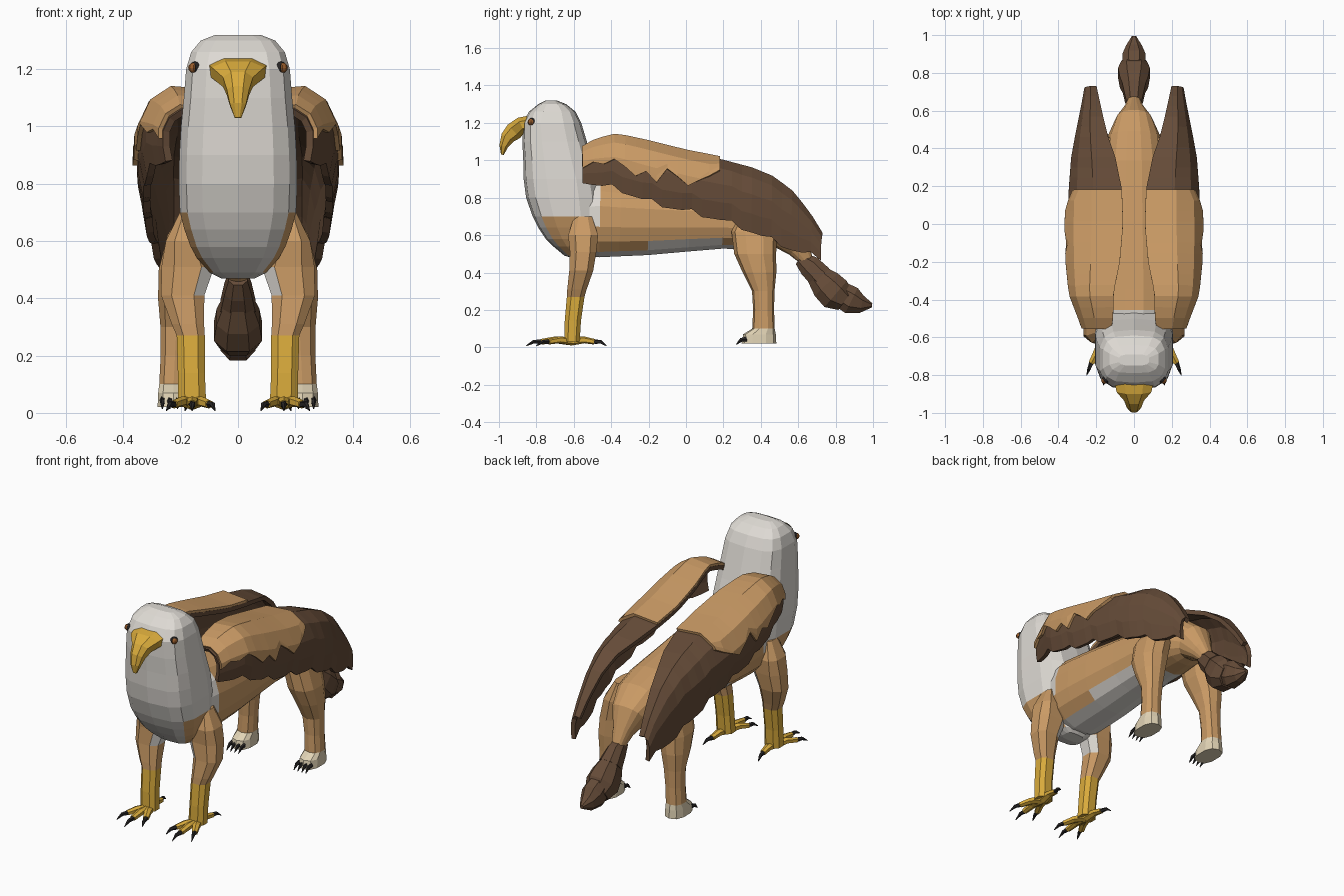
import bpy, bmesh, math
from mathutils import Vector

COLOURS = {
    "white_feather": (0.73, 0.70, 0.655), "tan_fur": (0.59, 0.325, 0.13),
    "dark_brown": (0.132, 0.072, 0.04), "yellow": (0.70, 0.41, 0.045),
    "cream": (0.75, 0.65, 0.46), "black": (0.02, 0.018, 0.018),
    "eye_amber": (0.32, 0.11, 0.025)}
MATS = {}
for key, rgb in COLOURS.items():
    MATS[key] = bpy.data.materials.new(key)
    MATS[key].diffuse_color = (*rgb, 1)


def finish(name, bm, mats, rule=None, mirror=False, recalc=True):
    """Turn a bmesh into an object, colouring faces by rule(centre, normal)."""
    if recalc:
        bmesh.ops.recalc_face_normals(bm, faces=bm.faces[:])
    bm.normal_update()
    if rule:
        for f in bm.faces:
            f.material_index = int(rule(f.calc_center_median(), f.normal))
    me = bpy.data.meshes.new(name)
    bm.to_mesh(me)
    bm.free()
    for m in mats:
        me.materials.append(MATS[m])
    ob = bpy.data.objects.new(name, me)
    bpy.context.collection.objects.link(ob)
    if mirror:
        ob.modifiers.new("mirror", 'MIRROR').use_clip = False
    return ob


def loft(bm, rings, n=10, level=False, power=0.85):
    """Skin rings of (x, y, z, half_width, half_depth) along their path."""
    pts = [Vector(r[:3]) for r in rings]
    loops = []
    for i, r in enumerate(rings):
        if level:
            side, up = Vector((1, 0, 0)), Vector((0, 1, 0))
        else:
            t = (pts[min(i + 1, len(pts) - 1)] - pts[max(i - 1, 0)]).normalized()
            side = t.cross(Vector((0, 0, 1))).normalized()
            up = side.cross(t)
        loop = []
        for k in range(n):
            a = math.tau * (k + 0.5) / n
            c, s = math.cos(a), math.sin(a)
            c = math.copysign(abs(c) ** power, c)
            s = math.copysign(abs(s) ** power, s)
            loop.append(bm.verts.new(pts[i] + side * c * r[3] + up * s * r[4]))
        loops.append(loop)
    for a, b in zip(loops, loops[1:]):
        for k in range(n):
            bm.faces.new((a[k], a[(k + 1) % n], b[(k + 1) % n], b[k]))
    bm.faces.new(loops[0])
    bm.faces.new(loops[-1])


def body_colour(c, n):
    belly = n.z < (-0.6 if c.y > -0.2 else -0.8) and c.y < 0.25
    return belly or (c.y < -0.46 and c.z > 0.69)


# Body: tan barrel with a pale belly
bm = bmesh.new()
loft(bm, [(0, y, z, w, h) for y, z, w, h in (
    (0.65, 0.46, 0.035, 0.035), (0.60, 0.53, 0.055, 0.06), (0.54, 0.61, 0.10, 0.10),
    (0.46, 0.65, 0.14, 0.13), (0.32, 0.67, 0.165, 0.148), (0.20, 0.68, 0.17, 0.155),
    (0.02, 0.685, 0.18, 0.175), (-0.2, 0.69, 0.195, 0.20), (-0.35, 0.695, 0.20, 0.212),
    (-0.46, 0.70, 0.198, 0.222), (-0.62, 0.70, 0.17, 0.20))], n=16)
finish("body", bm, ["tan_fur", "white_feather"], body_colour)

# Neck, breast and head in one tapered column
bm = bmesh.new()
loft(bm, [(0, (f + b) / 2, z, w, (b - f) / 2) for z, f, b, w in (
    (0.47, -0.58, -0.50, 0.06), (0.49, -0.65, -0.48, 0.10), (0.54, -0.71, -0.47, 0.145),
    (0.58, -0.75, -0.46, 0.168), (0.64, -0.79, -0.455, 0.19), (0.70, -0.82, -0.45, 0.206),
    (0.80, -0.855, -0.45, 0.21), (0.90, -0.868, -0.465, 0.208), (1.0, -0.87, -0.50, 0.202),
    (1.1, -0.875, -0.53, 0.192), (1.2, -0.872, -0.56, 0.184), (1.26, -0.84, -0.59, 0.166),
    (1.30, -0.79, -0.64, 0.132), (1.32, -0.75, -0.69, 0.08))], n=14, level=True, power=0.62)
finish("neck_and_head", bm, ["white_feather", "tan_fur"],
       lambda c, n: 0.5 < c.z < 0.7 and abs(c.x) > 0.12 + 0.3 * (c.z - 0.55) and c.y > -0.75)

# Hooked beak
bm = bmesh.new()
loft(bm, [(0, y, z, w, h) for y, z, w, h in (
    (-0.82, 1.20, 0.115, 0.045), (-0.882, 1.188, 0.098, 0.046), (-0.92, 1.155, 0.056, 0.052),
    (-0.955, 1.12, 0.042, 0.04), (-0.975, 1.075, 0.03, 0.025), (-0.982, 1.03, 0.012, 0.008))], n=8)
finish("beak", bm, ["yellow"])

# Eyes: dark rim with an amber ball, mostly sunk into the head
for name, mat, rad, x, y in (("eye_rim", "black", 0.022, 0.149, -0.823),
                             ("eye", "eye_amber", 0.018, 0.156, -0.829)):
    bm = bmesh.new()
    bmesh.ops.create_uvsphere(bm, u_segments=8, v_segments=6, radius=rad)
    bmesh.ops.translate(bm, verts=bm.verts, vec=(x, y, 1.205))
    finish(name, bm, [mat], mirror=True)

# Front legs: furred thigh, yellow scaled shin, white armpit
bm = bmesh.new()
loft(bm, [(x, y, z, a, b) for z, x, y, a, b in (
    (0.70, 0.175, -0.55, 0.03, 0.05), (0.60, 0.188, -0.55, 0.068, 0.085),
    (0.51, 0.175, -0.55, 0.098, 0.075), (0.41, 0.193, -0.56, 0.08, 0.068),
    (0.31, 0.175, -0.583, 0.06, 0.055), (0.27, 0.165, -0.59, 0.052, 0.05),
    (0.14, 0.163, -0.605, 0.05, 0.046), (0.03, 0.16, -0.61, 0.052, 0.044))],
     n=8, level=True, power=0.75)
finish("front_leg", bm, ["tan_fur", "yellow", "white_feather"],
       lambda c, n: 1 if c.z < 0.27 else 2 if 0.42 < c.z < 0.53 and c.x < 0.15 else 0, True)

# Bird toes with hooked talons
toes, talons = bmesh.new(), bmesh.new()
for kx, ky, tx, ty in ((0.225, -0.735, 0.25, -0.80), (0.16, -0.775, 0.16, -0.855),
                       (0.10, -0.735, 0.08, -0.80), (0.17, -0.49, 0.185, -0.425)):
    mid = Vector((0.16, -0.61, 0)).lerp(Vector((kx, ky, 0)), 0.55)
    loft(toes, [(0.16, -0.61, 0.032, 0.03, 0.022), (mid.x, mid.y, 0.04, 0.022, 0.018),
                (kx, ky, 0.03, 0.017, 0.015)], n=6)
    loft(talons, [(kx, ky, 0.03, 0.013, 0.013),
                  ((kx + tx) / 2, (ky + ty) / 2, 0.03, 0.01, 0.01),
                  (tx, ty, 0.008, 0.002, 0.002)], n=5)
finish("front_toes", toes, ["yellow"], mirror=True)
finish("talons", talons, ["black"], mirror=True)

# Hind legs with cream paws
bm = bmesh.new()
loft(bm, [(x, y, z, a, b) for z, x, y, a, b in (
    (0.73, 0.14, 0.38, 0.04, 0.08), (0.62, 0.17, 0.365, 0.08, 0.122),
    (0.50, 0.195, 0.37, 0.085, 0.112), (0.40, 0.21, 0.393, 0.072, 0.09),
    (0.30, 0.215, 0.413, 0.058, 0.06), (0.20, 0.22, 0.415, 0.052, 0.056),
    (0.10, 0.225, 0.414, 0.052, 0.06), (0.07, 0.225, 0.393, 0.056, 0.087),
    (0.02, 0.225, 0.39, 0.058, 0.093))], n=10, level=True, power=0.8)
finish("hind_leg", bm, ["tan_fur", "cream"], lambda c, n: c.z < 0.1, True)
bm = bmesh.new()
for x in (0.185, 0.211, 0.238, 0.264):
    loft(bm, [(x, 0.325, 0.045, 0.01, 0.013), (x, 0.295, 0.04, 0.009, 0.011),
              (x, 0.268, 0.015, 0.002, 0.002)], n=5)
finish("paw_claws", bm, ["black"], mirror=True)

# Tail with a feathered tuft of overlapping tapering sections
bm = bmesh.new()
loft(bm, [(0, y, z, w, h) for y, z, w, h in (
    (0.61, 0.475, 0.035, 0.04), (0.66, 0.435, 0.05, 0.065), (0.72, 0.375, 0.065, 0.07))], n=8)
loft(bm, [(0, y, z, w, h) for y, z, w, h in (
    (0.67, 0.42, 0.04, 0.05), (0.75, 0.335, 0.08, 0.092), (0.80, 0.285, 0.09, 0.098),
    (0.85, 0.25, 0.07, 0.065))], n=8)
loft(bm, [(0, y, z, w, h) for y, z, w, h in (
    (0.80, 0.30, 0.06, 0.07), (0.885, 0.25, 0.066, 0.08), (0.94, 0.23, 0.045, 0.05),
    (0.995, 0.225, 0.012, 0.012))], n=8)
finish("tail_tuft", bm, ["dark_brown"])

# Folded wings: stations of y, inner x, outer x, top z, bottom z
WING = ((-0.55, 0.12, 0.25, 1.05, 0.88), (-0.48, 0.11, 0.275, 1.09, 0.86),
        (-0.37, 0.11, 0.318, 1.117, 0.84), (-0.2, 0.075, 0.335, 1.08, 0.77),
        (0.0, 0.058, 0.34, 1.03, 0.72), (0.18, 0.065, 0.333, 0.995, 0.675),
        (0.35, 0.10, 0.32, 0.95, 0.61), (0.46, 0.14, 0.30, 0.905, 0.56),
        (0.56, 0.165, 0.28, 0.83, 0.515), (0.65, 0.185, 0.262, 0.72, 0.485),
        (0.72, 0.20, 0.25, 0.605, 0.465))
SECTION = ((0, 0.04), (0.55, 0), (0.85, 0.15), (1, 0.4), (1, 0.7), (0.93, 1))


def wing_point(y, s, drop=0.0, lift=0.0):
    """Point on the wing at length y and position s (0 to 5) down its section."""
    i = max(k for k in range(len(WING) - 1) if WING[k][0] <= y + 1e-6)
    a, b = WING[i], WING[i + 1]
    t = (y - a[0]) / (b[0] - a[0])
    xi, xo, zt, zb = (p + (q - p) * t for p, q in zip(a[1:], b[1:]))
    k = min(int(s), 4)
    u, v = (p + (q - p) * (s - k) for p, q in zip(SECTION[k], SECTION[k + 1]))
    return Vector((xi + (xo - xi) * u + lift * u, y,
                   zt - (zt - zb - drop) * v + lift * (1 - v)))


def wing_sheet(name, ys, limit, drop, lift, mat, thick):
    """Curved sheet whose lower edge follows limit(column)."""
    bm = bmesh.new()
    grid = []
    for j, y in enumerate(ys):
        e = limit(j)
        stops = [0, 1, 2, 3, 4, 5]
        if e < 4:  # keep the section corners, spread the rest to the edge
            stops = [0, 1, min(2, e * 0.8), e * 0.9, e * 0.95, e]
            if e > 3.05:
                stops[3], stops[4] = 3, (3 + e) / 2
        grid.append([bm.verts.new(wing_point(y, s, drop(j), lift)) for s in stops])
    for a, b in zip(grid, grid[1:]):
        for r in range(5):
            bm.faces.new((a[r], b[r], b[r + 1], a[r + 1]))
    ob = finish(name, bm, [mat], mirror=True, recalc=False)
    sol = ob.modifiers.new("thickness", 'SOLIDIFY')
    sol.thickness, sol.offset = thick, 0


ys = [-0.55 + 1.27 * j / 24 for j in range(25)]
wing_sheet("flight_feathers", ys, lambda j: 5, lambda j: (0.0, 0.006, 0.012, 0.03)[j % 4],
           0.0, "dark_brown", 0.026)
ys = [-0.55 + 0.73 * j / 13 for j in range(14)]
EDGE = (3.6, 3.2, 3.4, 3.1, 3.4, 3.75, 3.3, 3.75, 2.85, 3.15, 3.5, 3.1, 2.7, 2.2)
wing_sheet("wing_coverts", ys, lambda j: EDGE[j], lambda j: 0.0, 0.017, "tan_fur", 0.022)
